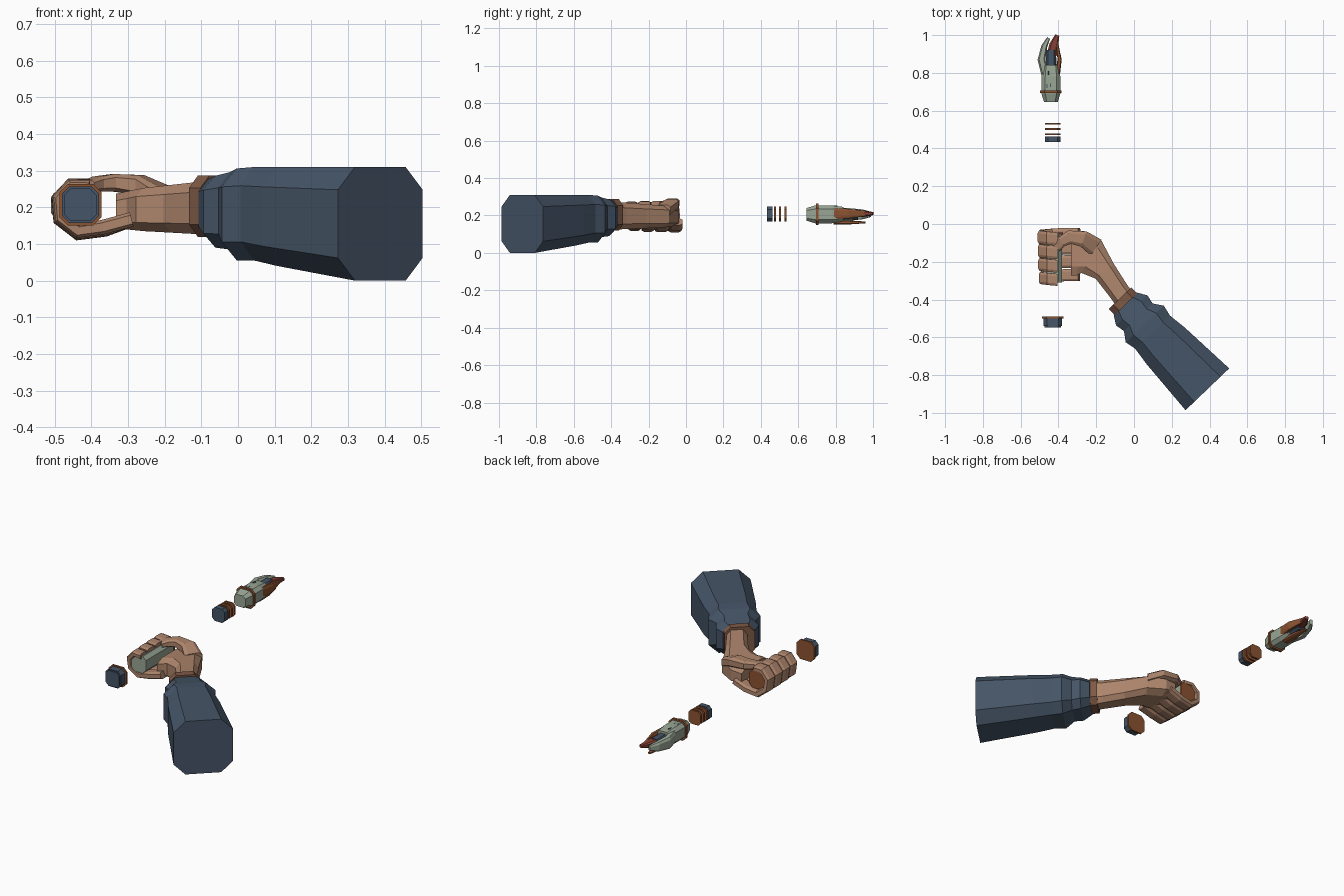
import bpy, bmesh
from math import cos, sin, radians
from mathutils import Vector

old = bpy.data.objects.get("Cube")
if old:
    bpy.data.objects.remove(old)


def material(name, red, green, blue):
    mat = bpy.data.materials.new(name)
    mat.use_nodes = True
    colour = (red, green, blue, 1)
    mat.diffuse_color = colour
    for node in mat.node_tree.nodes:
        if node.type == "BSDF_PRINCIPLED":
            node.inputs["Base Color"].default_value = colour
    return mat


navy = material("navy cloth", 0.06, 0.09, 0.135)
skin = material("skin", 0.42, 0.235, 0.15)
cuff_brown = material("cuff brown", 0.21, 0.1, 0.06)
bronze = material("bronze", 0.26, 0.085, 0.03)
sage = material("sage metal", 0.32, 0.38, 0.3)
rust = material("rust red", 0.22, 0.05, 0.035)

UP = Vector((0, 0, 1))
ACROSS = Vector((0, 1, 0))


def tube(name, path, mat, normal=UP, chamfer=0.6):
    """Loft chamfered rectangles along a path of (centre, half width, half height)."""
    centres = [Vector(centre) for centre, width, height in path]
    last = len(path) - 1
    corners = [(1, chamfer), (chamfer, 1), (-chamfer, 1), (-1, chamfer)]
    corners += [(-u, -v) for u, v in corners]
    bm = bmesh.new()
    rings = []
    for i, (centre, width, height) in enumerate(path):
        here = centres[i]
        before = (here - centres[max(i - 1, 0)]).normalized()
        after = (centres[min(i + 1, last)] - here).normalized()
        side = normal.cross(before + after).normalized()
        rings.append([bm.verts.new(here + side * u * width + normal * v * height)
                      for u, v in corners])
    for ring, following in zip(rings, rings[1:]):
        for k in range(len(corners)):
            bm.faces.new((ring[k - 1], ring[k], following[k], following[k - 1]))
    bm.faces.new(rings[0])
    bm.faces.new(rings[last])
    bmesh.ops.recalc_face_normals(bm, faces=bm.faces)
    mesh = bpy.data.meshes.new(name)
    bm.to_mesh(mesh)
    bm.free()
    mesh.materials.append(mat)
    bpy.context.collection.objects.link(bpy.data.objects.new(name, mesh))


def rod(name, axis, start, length, half, mat):
    """Straight chamfered bar running along y."""
    begin = axis + ACROSS * start
    tube(name, [(begin, half, half), (begin + ACROSS * length, half, half)], mat)


def claw(name, points, z, width, height, mat):
    """Curved prong that narrows towards its last point."""
    path = []
    for i, (x, y) in enumerate(points):
        taper = 1 - 0.6 * (i / (len(points) - 1)) ** 2
        path.append(((x, y, z), width * taper, height * taper))
    tube(name, path, mat)


# Sleeve: each ring gives distance from the wrist, half width and lowest height
wrist = Vector((-0.067, -0.4, 0))
along = Vector((0.69, -0.72, 0))


def sleeve_ring(distance, width, low):
    high = min(0.31, 0.27 + distance / 5)
    return (wrist + along * distance + UP * (low + high) / 2, width, (high - low) / 2)


sleeve = [(0.03, 0.085, 0.115), (0.08, 0.115, 0.09), (0.13, 0.105, 0.085),
          (0.18, 0.14, 0.055), (0.24, 0.127, 0.055), (0.34, 0.14, 0.04), (0.66, 0.16, 0)]
tube("sleeve", [sleeve_ring(*ring) for ring in sleeve], navy)

# Cuff band showing at the sleeve opening
tube("sleeve_cuff", [(wrist + along * distance + UP * 0.203, 0.082, 0.084)
                     for distance in (-0.01, 0.035)], cuff_brown)

# Forearm widening into the palm, flattening steadily
forearm = [(-0.03, -0.425, 0.056), (-0.085, -0.35, 0.056), (-0.155, -0.25, 0.062),
           (-0.225, -0.175, 0.1), (-0.285, -0.155, 0.12), (-0.333, -0.155, 0.117)]
tube("forearm_and_palm", [((x, y, 0.2 - 0.002 * i), width, 0.077 - 0.006 * i)
                          for i, (x, y, width) in enumerate(forearm)], skin)

# Four fingers spiralling under and around the grip
grip_axis = Vector((-0.43, 0, 0.207))
for f, label in enumerate(("index", "middle", "ring", "little")):
    size = 1 - 0.01 * f * f
    base = grip_axis - ACROSS * (0.055 + 0.072 * f)
    path = [(base + Vector((0.14, 0, -0.04)), 0.02, 0.035 * size)]
    for i in range(6):
        angle = radians(-45 - 50 * i)
        reach = size * (0.06 + 0.035 * 0.55 ** i)
        joint = base + Vector((cos(angle) * reach, -0.005 * i, sin(angle) * reach))
        path.append((joint, 0.02 - 0.001 * i, 0.035 * size))
    tube(label + "_finger", path, skin, ACROSS)

# Thumb crossing over the top
thumb = [(-0.2, -0.125, 0.225), (-0.265, -0.08, 0.26), (-0.34, -0.07, 0.267),
         (-0.385, -0.095, 0.264), (-0.41, -0.13, 0.258)]
tube("thumb", [(point, 0.05 - 0.007 * i, 0.032 - 0.004 * i)
               for i, point in enumerate(thumb)], skin)

# Grip held in the hand
rod("grip", grip_axis, -0.31, 0.26, 0.05, sage)
rod("grip_end_plate", grip_axis, -0.055, 0.01, 0.053, bronze)

# Floating pommel
rod("pommel_face", grip_axis, -0.547, 0.01, 0.044, navy)
rod("pommel", grip_axis, -0.54, 0.04, 0.05, navy)
rod("pommel_plate", grip_axis, -0.5, 0.01, 0.057, bronze)

# Floating core block and washers
rod("core_block", grip_axis, 0.433, 0.03, 0.04, navy)
for i in range(3):
    rod(f"washer_{i + 1}", grip_axis, 0.47 + 0.028 * i, 0.01, 0.04, bronze)

# Floating emitter head with its collar and core
emitter_axis = Vector((-0.44, 0, 0.206))
body = [(0.645, 0.036), (0.69, 0.05), (0.78, 0.05), (0.842, 0.042)]
tube("emitter_body", [(emitter_axis + ACROSS * y, half, half * 0.95) for y, half in body], sage)
rod("emitter_collar", emitter_axis, 0.694, 0.014, 0.057, bronze)
rod("emitter_core", emitter_axis, 0.83, 0.09, 0.027, navy)

# Small inlays on top of the emitter
for i, (x, y) in enumerate([(-0.455, 0.79), (-0.443, 0.725), (-0.46, 0.72)]):
    rod(f"emitter_inlay_{i + 1}", Vector((x, 0, 0.25)), y, 0.02, 0.004, navy)

# Claws around the core
claw("left_claw", [(-0.468, 0.79), (-0.49, 0.87), (-0.475, 0.94), (-0.452, 0.985)],
     0.206, 0.022, 0.036, sage)
claw("right_claw", [(-0.405, 0.79), (-0.394, 0.87), (-0.41, 0.975)],
     0.21, 0.013, 0.03, bronze)
claw("centre_claw", [(-0.434, 0.895), (-0.424, 0.95), (-0.406, 1)],
     0.21, 0.028, 0.02, rust)
claw("lower_claw", [(-0.432, 0.79), (-0.43, 0.88), (-0.435, 0.96)],
     0.163, 0.022, 0.012, bronze)
